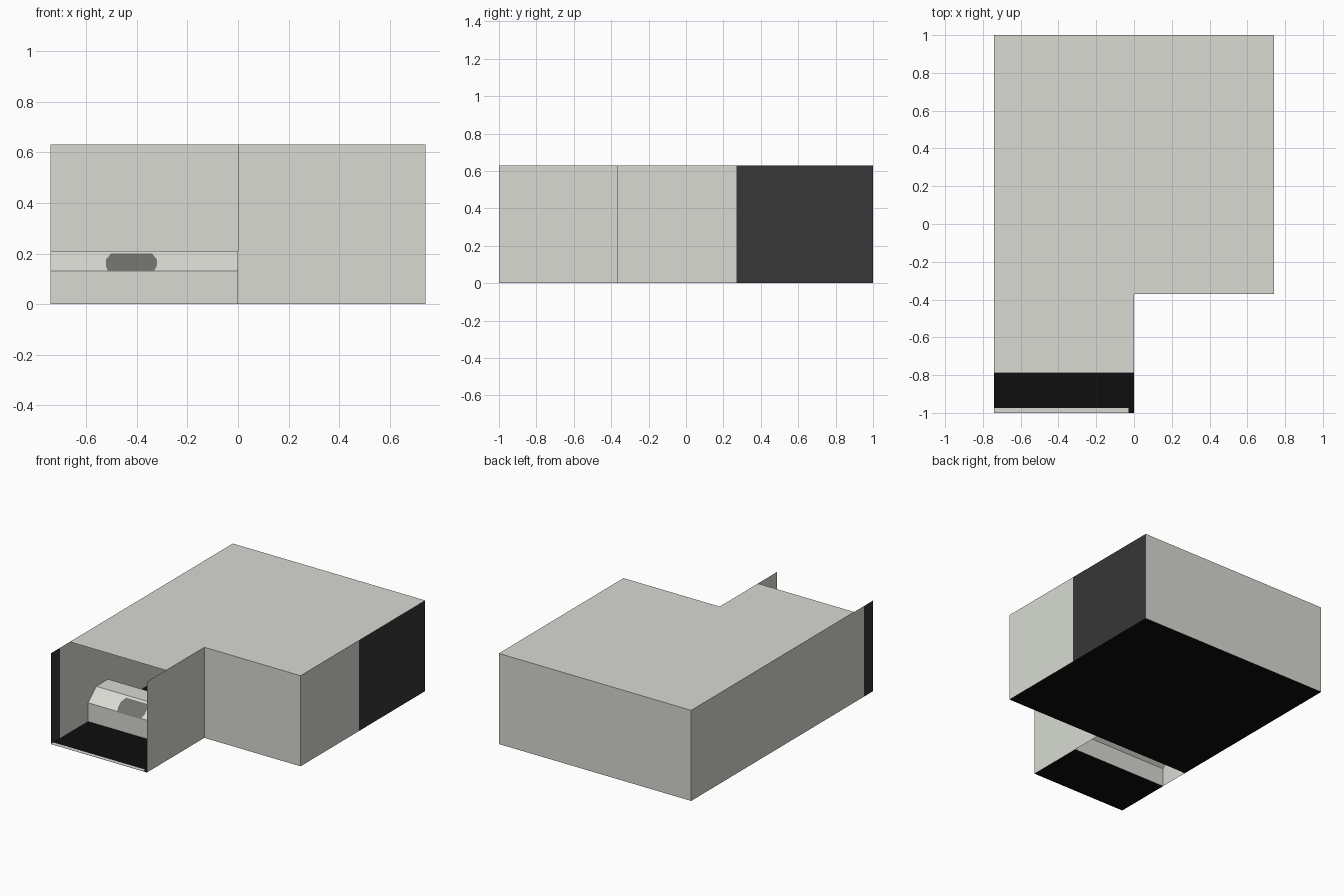
import bpy

if "Cube" in bpy.data.objects:
    bpy.data.objects.remove(bpy.data.objects["Cube"])

H = 0.63          # wall height
W = 0.74          # half width
STEP = -0.37      # where the narrow wing meets the main hall


def material(name, rgb):
    m = bpy.data.materials.new(name)
    m.diffuse_color = (*rgb, 1.0)
    m.use_nodes = True
    m.node_tree.nodes["Principled BSDF"].inputs["Base Color"].default_value = m.diffuse_color
    return m


PLASTER = material("pale plaster", (0.69, 0.70, 0.65))
CHARCOAL = material("charcoal wall", (0.038, 0.038, 0.038))
BLACK = material("black floor", (0.004, 0.004, 0.004))
GREY = material("mid grey", (0.165, 0.167, 0.15))


def mesh_object(name, verts, faces, *mats):
    me = bpy.data.meshes.new(name)
    me.from_pydata(verts, [], faces)
    for m in mats:
        me.materials.append(m)
    ob = bpy.data.objects.new(name, me)
    bpy.context.collection.objects.link(ob)
    return ob


def flat(name, outline, z, mat):
    """Single horizontal sheet from a plan outline."""
    return mesh_object(name, [(x, y, z) for x, y in outline],
                       [tuple(range(len(outline)))], mat)


def rect(x0, y0, x1, y1):
    return [(x0, y0), (x1, y0), (x1, y1), (x0, y1)]


# Outer walls: one thin sheet following the L-shaped plan, open at the front
plan = [(0, -1), (0, STEP), (W, STEP), (W, 0.27), (W, 1),
        (-W, 1), (-W, -0.90), (-W, -1)]
n = len(plan)
walls = mesh_object("outer_walls",
                    [(x, y, 0) for x, y in plan] + [(x, y, H) for x, y in plan],
                    [(i, i + 1, n + i + 1, n + i) for i in range(n - 1)],
                    PLASTER, CHARCOAL)
# dark sections: rear half of the right wall, front end of the left wall
for p in walls.data.polygons:
    c = p.center
    if (c.x > 0.73 and c.y > 0.27) or (c.x < -0.73 and c.y < -0.90):
        p.material_index = 1

# Roof, stopping short of the wing's front
flat("roof", [(-W, -0.79), (0, -0.79), (0, STEP), (W, STEP), (W, 1), (-W, 1)],
     H, PLASTER)

# Floors of the hall and of the porch
flat("hall_floor", rect(-W, STEP, W, 1), 0.0, BLACK)
flat("porch_floor", rect(-W, -1, 0, -0.59), 0.0, BLACK)

# Pale sill along the porch edge
flat("porch_sill", rect(-W, -1, -0.03, -0.975), 0.002, PLASTER)

# Counter across the wing: upright, slope, flat top and back
profile = [(-0.59, 0), (-0.59, 0.13), (-0.50, 0.21), (STEP, 0.21), (STEP, 0)]
k = len(profile)
mesh_object("counter",
            [(x, y, z) for x in (-W, 0) for y, z in profile],
            [(i, k + i, k + i + 1, i + 1) for i in range(k - 1)], PLASTER)

# Grey patch lying on the counter slope (x, fraction up the slope)
patch = [(-0.515, 0.02), (-0.33, 0.02), (-0.32, 0.25), (-0.32, 0.55),
         (-0.34, 0.86), (-0.50, 0.86), (-0.522, 0.55), (-0.522, 0.25)]
mesh_object("counter_patch",
            [(x, -0.592 + 0.09 * t, 0.132 + 0.08 * t) for x, t in patch],
            [tuple(range(len(patch)))], GREY)
